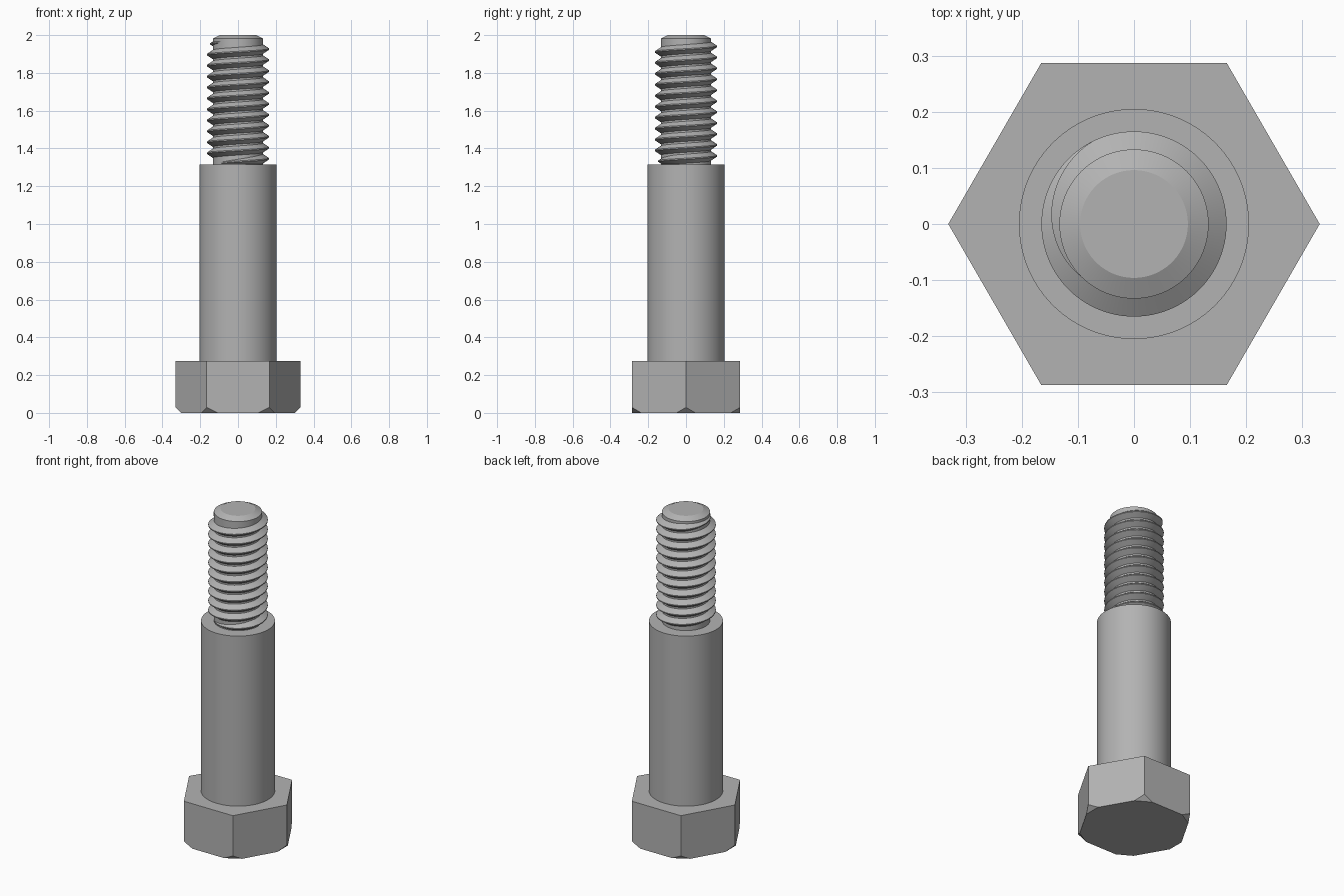
import bpy, bmesh
from math import cos, sin, pi, radians
from mathutils import Vector

if "Cube" in bpy.data.objects:
    bpy.data.objects.remove(bpy.data.objects["Cube"])

steel = bpy.data.materials.new("grey steel")
steel.use_nodes = True
GREY = (0.45, 0.45, 0.45, 1)
steel.diffuse_color = GREY
steel.node_tree.nodes["Principled BSDF"].inputs["Base Color"].default_value = GREY

SIDES = 96
ROOT, CREST = 0.133, 0.165
HEAD_TOP, SHOULDER_TOP, TOP = 0.275, 1.315, 2.0


def finish(bm, name):
    bmesh.ops.recalc_face_normals(bm, faces=bm.faces[:])
    mesh = bpy.data.meshes.new(name)
    bm.to_mesh(mesh)
    bm.free()
    mesh.materials.append(steel)
    obj = bpy.data.objects.new(name, mesh)
    bpy.context.collection.objects.link(obj)
    bpy.ops.object.select_all(action="DESELECT")
    obj.select_set(True)
    bpy.context.view_layer.objects.active = obj
    bpy.ops.object.shade_smooth_by_angle(angle=radians(25))
    return obj


def lathe(name, profile, sides=SIDES):
    """Solid of revolution from (radius, z) pairs, bottom to top."""
    bm = bmesh.new()
    rings = [[bm.verts.new((r * cos(2 * pi * i / sides), r * sin(2 * pi * i / sides), z))
              for i in range(sides)] for r, z in profile]
    for a, b in zip(rings, rings[1:]):
        for i in range(sides):
            j = (i + 1) % sides
            bm.faces.new((a[i], a[j], b[j], b[i]))
    bm.faces.new(rings[0][::-1])
    bm.faces.new(rings[-1])
    return finish(bm, name)


# Hexagonal head, its six lower corners cut off flat
def hex_head():
    bm = bmesh.new()
    radius, cut = 0.331, 0.029
    base = bm.faces.new([bm.verts.new((radius * cos(k * pi / 3), radius * sin(k * pi / 3), 0))
                         for k in range(6)])
    ext = bmesh.ops.extrude_face_region(bm, geom=[base], use_keep_orig=True)
    top = [g for g in ext["geom"] if isinstance(g, bmesh.types.BMVert)]
    bmesh.ops.translate(bm, verts=top, vec=(0, 0, HEAD_TOP))
    for k in range(6):
        out = Vector((cos(k * pi / 3), sin(k * pi / 3), 0))
        res = bmesh.ops.bisect_plane(
            bm, geom=bm.verts[:] + bm.edges[:] + bm.faces[:], plane_co=out * (radius - cut),
            plane_no=out - Vector((0, 0, 1)), clear_outer=True)
        rim = [g for g in res["geom_cut"] if isinstance(g, bmesh.types.BMEdge)]
        bmesh.ops.contextual_create(bm, geom=rim)
    return finish(bm, "hex_head")


# Helical ridge that fades into the core at both ends
def thread():
    bm = bmesh.new()
    pitch, end_angle, end_z = 0.058, radians(225), 1.962
    turns = 11
    steps = turns * SIDES
    fade = 0.3 * SIDES
    base_half, crest_half = 0.025, 0.003
    rows = []
    for s in range(steps + 1):
        angle = end_angle - 2 * pi * s / SIDES
        z = end_z - pitch * s / SIDES
        grow = min(1, s / fade, (steps - s) / fade)
        crest = ROOT + (CREST - ROOT) * grow
        half = crest_half + (base_half - crest_half) * grow
        section = ((ROOT - 0.001, -half), (crest, -crest_half),
                   (crest, crest_half), (ROOT - 0.001, half))
        rows.append([bm.verts.new((r * cos(angle), r * sin(angle), z + dz)) for r, dz in section])
    for a, b in zip(rows, rows[1:]):
        for i in range(4):
            j = (i + 1) % 4
            bm.faces.new((a[i], a[j], b[j], b[i]))
    bm.faces.new(rows[0])
    bm.faces.new(rows[-1][::-1])
    return finish(bm, "thread")


hex_head()
lathe("shoulder", [(0.205, HEAD_TOP), (0.205, SHOULDER_TOP)])
lathe("threaded_core", [(ROOT, SHOULDER_TOP), (ROOT, 1.982), (0.096, TOP)])
thread()
